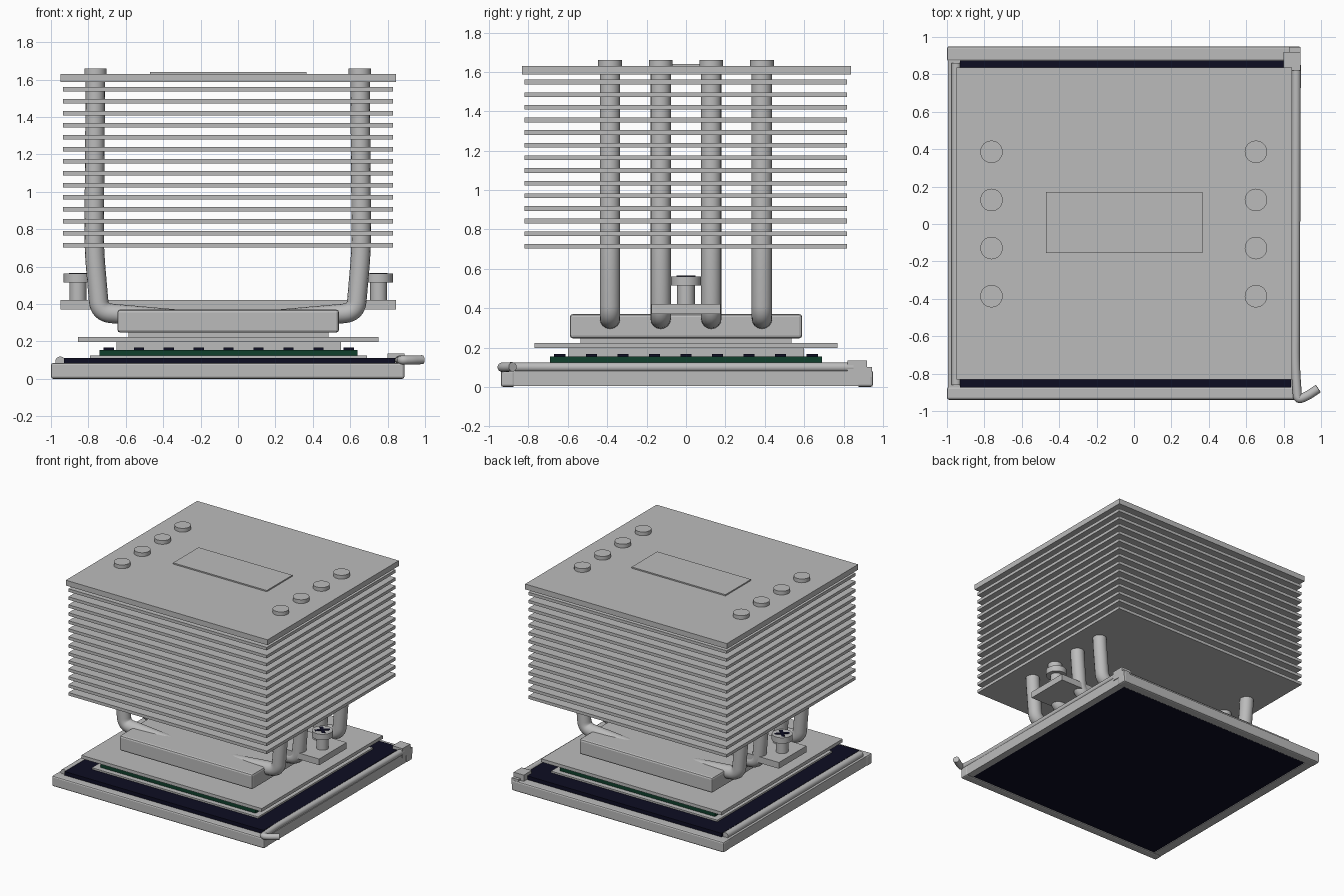
import bpy, math
from mathutils import Vector

if "Cube" in bpy.data.objects:
    bpy.data.objects.remove(bpy.data.objects["Cube"], do_unlink=True)


def material(name, rgb):
    m = bpy.data.materials.new(name)
    m.use_nodes = True
    m.diffuse_color = (*rgb, 1)
    m.node_tree.nodes["Principled BSDF"].inputs["Base Color"].default_value = (*rgb, 1)
    return m


METAL = material("light grey metal", (0.5, 0.5, 0.5))
NAVY = material("dark navy plastic", (0.004, 0.004, 0.016))
GREEN = material("dark green board", (0.005, 0.05, 0.025))


def box(name, x, y, z, mat=METAL, bevel=0):
    """Box from its (min, max) range on each axis."""
    lo, hi = Vector((x[0], y[0], z[0])), Vector((x[1], y[1], z[1]))
    bpy.ops.mesh.primitive_cube_add(size=1)
    o = bpy.context.object
    o.name = name
    size, mid = hi - lo, (lo + hi) / 2
    for v in o.data.vertices:
        v.co = Vector(a * b for a, b in zip(v.co, size))
    o.location = mid
    o.data.materials.append(mat)
    if bevel:
        b = o.modifiers.new("Bevel", 'BEVEL')
        b.width, b.segments = bevel, 2
    return o


def cylinder(name, x, y, z, r, mat=METAL):
    """Upright cylinder over a height range."""
    bpy.ops.mesh.primitive_cylinder_add(vertices=32, radius=r, depth=z[1] - z[0],
                                        location=(x, y, (z[0] + z[1]) / 2))
    o = bpy.context.object
    o.name = name
    o.data.materials.append(mat)
    bpy.ops.object.shade_smooth_by_angle()
    return o


def tube(name, points, r, corner):
    """Round tube through points, with each inner corner rounded."""
    pts = [Vector(p) for p in points]
    path = [pts[0]]
    for a, b, c in zip(pts, pts[1:], pts[2:]):
        d = min(corner, (a - b).length * 0.45, (c - b).length * 0.45)
        s, e = b + (a - b).normalized() * d, b + (c - b).normalized() * d
        for i in range(9):
            t = i / 8
            path.append(s * (1 - t) ** 2 + b * (2 * t * (1 - t)) + e * t * t)
    path.append(pts[-1])
    cu = bpy.data.curves.new(name, 'CURVE')
    cu.dimensions = '3D'
    cu.bevel_depth, cu.bevel_resolution, cu.use_fill_caps = r, 6, True
    sp = cu.splines.new('POLY')
    sp.points.add(len(path) - 1)
    for q, p in zip(sp.points, path):
        q.co = (*p, 1)
    sp.use_smooth = True
    cu.materials.append(METAL)
    o = bpy.data.objects.new(name, cu)
    bpy.context.collection.objects.link(o)
    return o


# Socket frame: four rails around the contact field
box("frame_front", (-1, 0.89), (-0.94, -0.87), (0, 0.085), bevel=0.012)
box("frame_back", (-1, 0.89), (0.87, 0.95), (0, 0.085), bevel=0.012)
box("frame_left", (0.83, 0.885), (-0.88, 0.88), (0.005, 0.082))
box("frame_right", (-0.995, -0.925), (-0.88, 0.88), (0.005, 0.082))
box("contact_field", (-0.93, 0.84), (-0.875, 0.875), (0.01, 0.112), NAVY)

# Hinge bar, latch block and locking lever
tube("hinge_bar", [(-0.95, -0.86, 0.092), (-0.95, 0.86, 0.092)], 0.027, 0)
box("latch_block", (0.80, 0.89), (0.82, 0.92), (0.06, 0.135))
box("latch_foot", (0.83, 0.89), (0.88, 0.945), (0.05, 0.1))
tube("locking_lever", [(0.868, 0.85, 0.1), (0.862, -0.75, 0.1), (0.875, -0.94, 0.1),
                       (0.925, -0.92, 0.1), (0.985, -0.88, 0.102)], 0.024, 0.08)

# Processor package stack
box("load_plate", (-0.79, 0.69), (-0.73, 0.73), (0.105, 0.125))
box("circuit_board", (-0.74, 0.64), (-0.69, 0.69), (0.122, 0.155), GREEN)
for i in range(9):
    t = i / 8
    x, y = -0.69 + 1.28 * t, -0.64 + 1.28 * t
    for s in (-1, 1):
        box("edge_chip", (x - 0.027, x + 0.027), (s * 0.65 - 0.02, s * 0.65 + 0.02),
            (0.15, 0.167), NAVY)
        cx = -0.05 + s * 0.65
        box("edge_chip", (cx - 0.02, cx + 0.02), (y - 0.027, y + 0.027),
            (0.15, 0.167), NAVY)
box("heat_spreader", (-0.65, 0.55), (-0.6, 0.6), (0.15, 0.205))
box("clamp_plate", (-0.855, 0.75), (-0.77, 0.77), (0.197, 0.223))
box("contact_pad", (-0.585, 0.485), (-0.535, 0.535), (0.22, 0.25))

# Cooler base and mounting bar
box("cooler_base", (-0.645, 0.54), (-0.59, 0.59), (0.247, 0.37), bevel=0.015)
box("mounting_bar", (-0.95, 0.845), (-0.175, 0.175), (0.37, 0.42))

# Mounting screws with cross recess
for x in (-0.856, 0.752):
    cylinder("screw_shaft", x, 0, (0.41, 0.525), 0.045)
    cylinder("screw_head", x, 0, (0.515, 0.562), 0.076)
    for angle in (45, 135):
        slot = box("screw_slot", (-0.055, 0.055), (-0.013, 0.013), (0.558, 0.565), NAVY)
        slot.location.x = x
        slot.rotation_euler.z = math.radians(angle)

# Heat pipes rising from the base on both sides
MID = -0.055
for s in (-1, 1):
    for k in range(4):
        y = -0.386 + 0.2573 * k
        tube("heat_pipe", [(MID + s * 0.707, y, 1.64), (MID + s * 0.715, y, 0.7),
                           (MID + s * 0.685, y, 0.355), (MID + s * 0.55, y, 0.343),
                           (MID + s * 0.12, y, 0.305)], 0.052, 0.11)
        cylinder("pipe_cap", MID + s * 0.707, y, (1.6, 1.66), 0.06)

# Fin stack with cover and raised badge plate
for i in range(14):
    z = 0.714 + 0.0642 * i
    box("fin", (-0.935, 0.83), (-0.82, 0.818), (z - 0.012, z + 0.012))
box("top_cover", (-0.95, 0.845), (-0.832, 0.838), (1.587, 1.63))
box("badge_plate", (-0.47, 0.365), (-0.155, 0.17), (1.63, 1.64))
